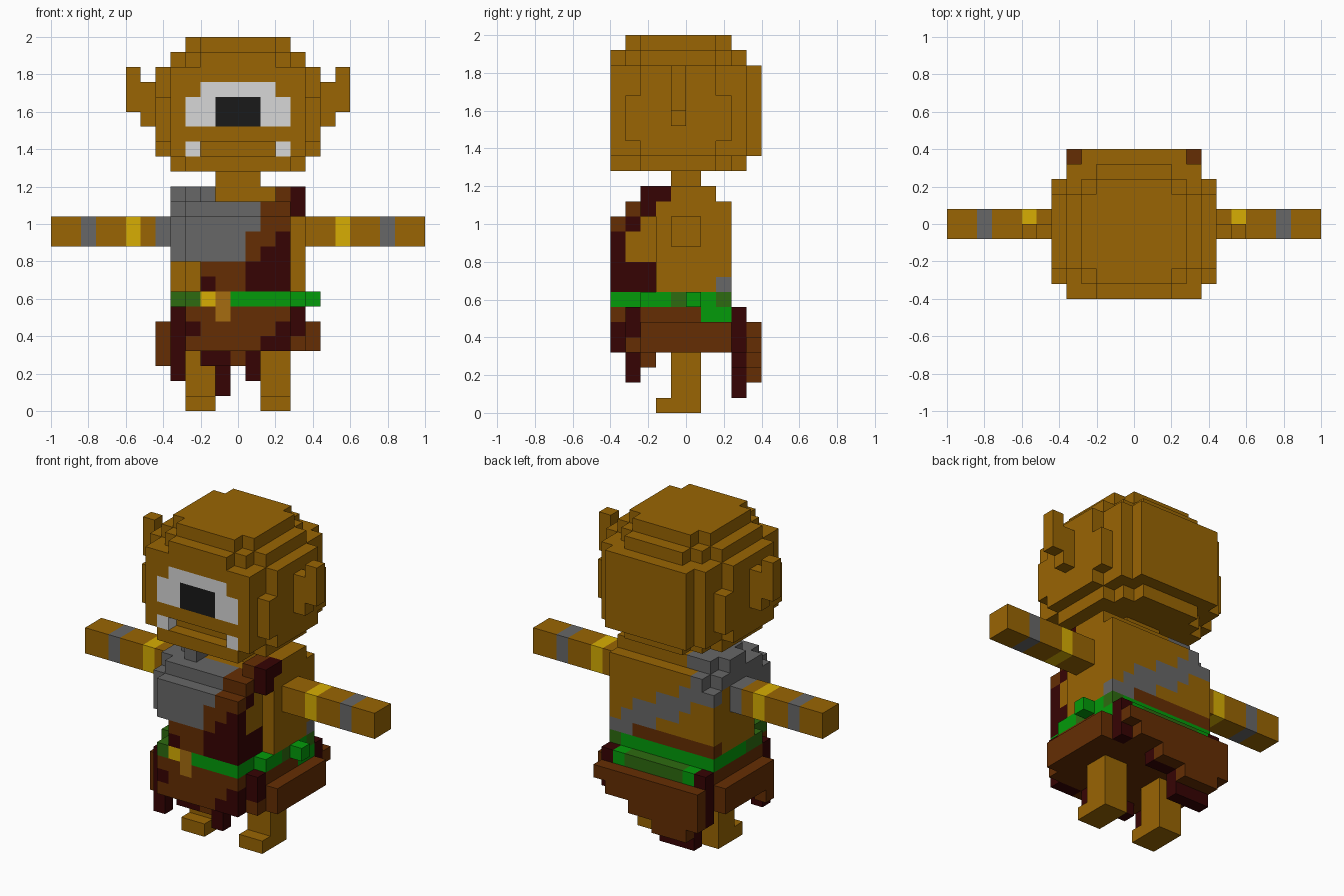
import bpy
import bmesh
from mathutils import Vector

if "Cube" in bpy.data.objects:
    bpy.data.objects.remove(bpy.data.objects["Cube"], do_unlink=True)

UNIT = 0.08
COLOURS = {
    "skin": (0.32, 0.13, 0.001),
    "grey_fur": (0.136, 0.136, 0.136),
    "brown_leather": (0.13, 0.027, 0.001),
    "dark_leather": (0.037, 0.001, 0.001),
    "green_belt": (0.001, 0.33, 0.003),
    "dark_green": (0.027, 0.147, 0.005),
    "gold": (0.68, 0.42, 0.001),
    "tan": (0.38, 0.15, 0.005),
    "eye_white": (0.68, 0.68, 0.68),
    "pupil_black": (0.01, 0.01, 0.01),
}
cells = {}


def make_material(name, rgb):
    mat = bpy.data.materials.new(name)
    mat.use_nodes = True
    mat.diffuse_color = (*rgb, 1)
    mat.node_tree.nodes["Principled BSDF"].inputs["Base Color"].default_value = (*rgb, 1)
    return mat


def span(value):
    """A single cell index, or an inclusive pair, as a range."""
    first, last = value if isinstance(value, tuple) else (value, value)
    return range(first, last + 1)


def box(part, colour, across, depth, height):
    """Fill a block of cells; later blocks replace earlier ones."""
    for i in span(across):
        for j in span(depth):
            for k in span(height):
                cells[i, j, k] = (part, colour)


def wide(part, colour, half, depth, height):
    box(part, colour, (-half, half), depth, height)


def pair(part, colour, across, depth, height):
    """The same block on both sides of the body."""
    first, last = across if isinstance(across, tuple) else (across, across)
    box("left_" + part, colour, (first, last), depth, height)
    box("right_" + part, colour, (-last, -first), depth, height)


def repaint(colour, across, depth, height):
    for i in span(across):
        for j in span(depth):
            for k in span(height):
                if (i, j, k) in cells:
                    cells[i, j, k] = (cells[i, j, k][0], colour)


# Legs and feet
pair("leg", "skin", (2, 3), (4, 5), (0, 3))
pair("leg", "skin", (2, 3), 3, 0)

# Skirt body with stepped corners
wide("skirt", "brown_leather", 5, (2, 7), (4, 5))
wide("skirt", "brown_leather", 4, (1, 8), (4, 6))
wide("skirt", "brown_leather", 3, (0, 8), (4, 6))
wide("skirt", "brown_leather", 4, 9, 5)
box("skirt", "brown_leather", (-4, 3), 9, 4)
for side in (-4, 4):
    repaint("dark_leather", side, 8, (4, 6))
    repaint("dark_leather", side, (0, 1), (5, 6))
repaint("dark_leather", -3, 0, 5)
repaint("dark_leather", 3, 0, 5)
repaint("dark_leather", (2, 3), 0, 4)

# Ragged hem, front and back
box("hem", "dark_leather", -4, 1, (2, 4))
box("hem", "brown_leather", -5, 2, 3)
box("hem", "dark_leather", (-2, -1), 1, 3)
box("hem", "brown_leather", 0, 1, 3)
box("hem", "dark_leather", 1, 1, (2, 3))
for colour, depth in (("dark_leather", 8), ("brown_leather", 9)):
    box("hem", colour, (-4, 1), depth, 3)
    box("hem", colour, (-3, -1), depth, 2)
box("hem", "dark_leather", (-3, -1), 8, 1)

# Torso, rounded towards the shoulders
wide("torso", "skin", 4, (3, 7), (8, 13))
wide("torso", "skin", 4, (4, 6), 14)
wide("torso", "skin", 3, (2, 7), (8, 13))
wide("torso", "skin", 3, (1, 7), (10, 12))
wide("neck", "skin", 1, (4, 5), 15)

# Back strap climbs diagonally to the shoulder
repaint("brown_leather", (-4, 2), 7, 8)
for i in span((-4, 4)):
    middle = 8.5 + (3 - i) * 0.6
    for k in span((8, 13)):
        if abs(k - middle) <= 1:
            repaint("grey_fur", i, 7, k)

# Grey chest patch and stepped shoulder
for k in span((10, 14)):
    front = max(0, k - 12)
    right_edge = -2 if k == 14 else 1 if k > 11 else 0
    box("chest_patch", "grey_fur", (-2, right_edge), (front, 2), k)
    if k < 14:
        box("chest_patch", "grey_fur", -3, (front, 2), k)
        box("chest_patch", "grey_fur", -4, (front + 1, 3), k)
box("chest_patch", "grey_fur", (-4, -3), (3, 7), 13)
box("chest_patch", "grey_fur", (-4, -2), (3, 6), 14)
for cell in ((-4, 7, 13), (-4, 3, 14), (-4, 6, 14)):
    del cells[cell]

# Leather sash crossing the front
box("sash", "brown_leather", (2, 3), (1, 2), 13)
box("sash", "brown_leather", 3, (2, 3), 14)
box("sash", "brown_leather", (2, 3), 0, 12)
box("sash", "dark_leather", 3, 1, 12)
box("sash", "brown_leather", (1, 2), 0, 11)
box("sash", "dark_leather", 3, 0, (10, 11))
box("sash", "brown_leather", 1, 0, 10)
box("sash", "dark_leather", 2, 0, 10)
box("sash", "brown_leather", (-2, 0), (0, 2), (8, 9))
box("sash", "dark_leather", (1, 3), (0, 2), (8, 9))
box("sash", "dark_leather", -2, 0, 8)
box("sash", "dark_leather", 4, 2, 13)
box("sash", "dark_leather", 4, (2, 3), 14)

# Belt, lower back row, buckle and hanging end
wide("belt", "green_belt", 4, (2, 7), 7)
wide("belt", "green_belt", 3, (0, 7), 7)
wide("belt", "green_belt", 3, 8, 6)
box("belt", "green_belt", 5, 5, 7)
box("belt", "green_belt", 4, (6, 7), 6)
repaint("dark_green", (-4, -3), (0, 3), 7)
repaint("dark_green", (-2, 2), 8, 6)
repaint("dark_green", 4, 4, 7)
repaint("dark_green", 4, 7, 7)
box("buckle", "gold", -2, 0, 7)
box("buckle", "tan", -1, 0, (6, 7))

# Arms with bands
pair("arm", "skin", (5, 12), (4, 5), (11, 12))
for colour, place in (("gold", 7), ("grey_fur", 10)):
    pair("arm", colour, place, (4, 5), (11, 12))
box("right_arm", "grey_fur", -5, (4, 5), (11, 12))

# Head with stepped sides, crown and jaw
wide("head", "skin", 5, (1, 7), (18, 20))
wide("head", "skin", 5, (2, 6), (17, 22))
wide("head", "skin", 4, (0, 8), (17, 22))
wide("head", "skin", 3, 9, (17, 22))
for level in (16, 23):
    wide("head", "skin", 4, (2, 6), level)
    wide("head", "skin", 3, (1, 7), level)
    wide("head", "skin", 2, (0, 8), level)
wide("head", "skin", 3, 0, 16)
wide("head", "skin", 3, (2, 6), 24)
wide("head", "skin", 2, (1, 7), 24)

# Ears
pair("ear", "skin", 6, 4, (19, 21))
pair("ear", "skin", 7, 4, (20, 22))

# Single eye, open mouth and two teeth
wide("eye", "eye_white", 3, 0, (19, 20))
wide("eye", "eye_white", 2, 0, 21)
wide("eye", "pupil_black", 1, 0, (19, 20))
for i in span((-2, 2)):
    del cells[i, 0, 17]
pair("tooth", "eye_white", 3, 0, 17)


def build(part, materials):
    """Mesh the exposed cell sides of a part and merge flat areas."""
    names = list(COLOURS)
    bm = bmesh.new()
    for cell, (owner, colour) in cells.items():
        if owner != part:
            continue
        i, j, k = cell
        centre = Vector((i, j - 4.5, k + 0.5))
        for axis in range(3):
            for sign in (-1, 1):
                step = [0, 0, 0]
                step[axis] = sign
                if (i + step[0], j + step[1], k + step[2]) in cells:
                    continue
                normal = Vector(step)
                u = Vector([float(a == (axis + 1) % 3) for a in range(3)])
                v = normal.cross(u)
                middle = centre + normal / 2
                corners = [middle + (u * a + v * b) / 2
                           for a, b in ((-1, -1), (1, -1), (1, 1), (-1, 1))]
                face = bm.faces.new([bm.verts.new(c * UNIT) for c in corners])
                face.material_index = names.index(colour)
    bmesh.ops.remove_doubles(bm, verts=bm.verts[:], dist=UNIT / 100)
    bmesh.ops.dissolve_limit(bm, angle_limit=0.01, verts=bm.verts[:],
                             edges=bm.edges[:], delimit={"MATERIAL"})
    mesh = bpy.data.meshes.new(part)
    bm.to_mesh(mesh)
    bm.free()
    for mat in materials:
        mesh.materials.append(mat)
    bpy.context.collection.objects.link(bpy.data.objects.new(part, mesh))


palette = [make_material(name, rgb) for name, rgb in COLOURS.items()]
for part in sorted({owner for owner, _ in cells.values()}):
    build(part, palette)
